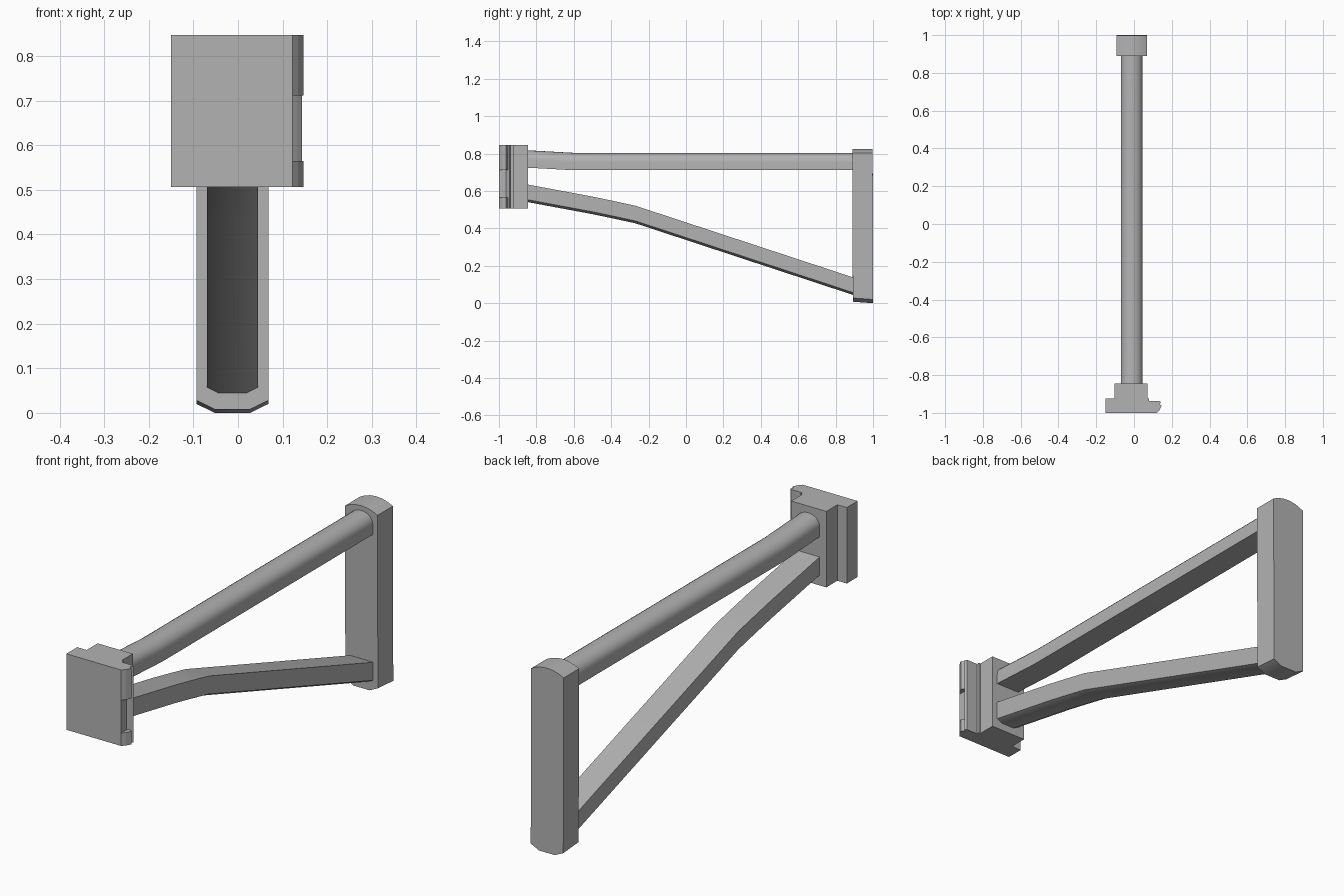
import bpy, bmesh, math

if "Cube" in bpy.data.objects:
    bpy.data.objects.remove(bpy.data.objects["Cube"])

grey = bpy.data.materials.new("grey metal")
grey.diffuse_color = (0.45, 0.45, 0.45, 1)
grey.use_nodes = True
grey.node_tree.nodes["Principled BSDF"].inputs["Base Color"].default_value = grey.diffuse_color


def loft(name, rings, smooth=None):
    """Closed solid through matching rings of points."""
    bm = bmesh.new()
    loops = [[bm.verts.new(p) for p in ring] for ring in rings]
    n = len(loops[0])
    for a, b in zip(loops, loops[1:]):
        for i in range(n):
            j = (i + 1) % n
            bm.faces.new((a[i], a[j], b[j], b[i]))
    bm.faces.new(loops[0])
    bm.faces.new(loops[-1])
    bmesh.ops.recalc_face_normals(bm, faces=bm.faces)
    mesh = bpy.data.meshes.new(name)
    bm.to_mesh(mesh)
    bm.free()
    mesh.materials.append(grey)
    ob = bpy.data.objects.new(name, mesh)
    bpy.context.collection.objects.link(ob)
    if smooth:
        bpy.ops.object.select_all(action='DESELECT')
        ob.select_set(True)
        bpy.context.view_layer.objects.active = ob
        bpy.ops.object.shade_smooth_by_angle(angle=math.radians(smooth))
    return ob


def along_y(profile, path):
    """Repeat an (x, z) profile at each (y, z offset) of a path."""
    return [[(x, y, z + dz) for x, z in profile] for y, dz in path]


def slab(name, outline, z0, z1):
    return loft(name, [[(x, y, z) for x, y in outline] for z in (z0, z1)])


def arch(cx, half, z_side, z_top, n):
    """Half ellipse running from the right side to the left side."""
    return [(cx + half * math.cos(math.pi * i / n),
             z_side + (z_top - z_side) * math.sin(math.pi * i / n))
            for i in range(n + 1)]


# Upper tube: flat bottom, rounded top, rising a little at the front
CX, HALF = -0.0125, 0.0575
tube = [(CX - HALF, 0), (CX + HALF, 0)] + arch(CX, HALF, 0.045, 0.093, 12)
loft("upper_tube", along_y(tube, [(-0.86, 0.725), (-0.80, 0.722),
                                  (-0.60, 0.711), (0.90, 0.711)]), 35)

# Lower strut: flat top, bevelled bottom, bent path
strut = [(CX - HALF, 0.094), (CX - HALF, 0.013), (CX - 0.032, 0),
         (CX + 0.032, 0), (CX + HALF, 0.013), (CX + HALF, 0.094)]
loft("lower_strut", along_y(strut, [(-0.86, 0.543), (-0.50, 0.476),
                                    (-0.39, 0.453), (-0.27, 0.427),
                                    (0.90, 0.042)]), 30)

# Butt plate: upright bar with arched top and bevelled bottom
butt = [(-0.093, 0.024), (-0.052, 0.004), (0.027, 0.004), (0.068, 0.024),
        (0.068, 0.803), (0.045, 0.814), (0.018, 0.822), (-0.0125, 0.825),
        (-0.043, 0.822), (-0.07, 0.814), (-0.093, 0.803)]
rings = []
for y, low in ((0.889, 0.008), (0.998, 0.0)):
    rings.append([(x, y + (0.003 if z < 0.1 else 0), z + (low if z < 0.1 else 0) - 0.004 * (z < 0.1))
                  for x, z in butt])
loft("butt_plate", rings, 30)

# Hinge block behind the front plate
BOTTOM, TOP = 0.507, 0.847
slab("hinge_block", [(-0.103, -0.93), (0.071, -0.93),
                     (0.071, -0.845), (-0.103, -0.845)], BOTTOM, TOP)

# Front plate with a grooved right edge, notched at mid height
ear = [(0.122, -1), (0.135, -0.985), (0.147, -0.962), (0.133, -0.953),
       (0.143, -0.943)]
notched = [(0.122, -1), (0.122, -0.962), (0.133, -0.953), (0.143, -0.943)]
rear = [(0.135, -0.936), (0.08, -0.936), (0.08, -0.923), (-0.15, -0.923),
        (-0.15, -1)]
for part, edge, z0, z1 in (("lower", ear, BOTTOM, 0.565),
                           ("middle", notched, 0.565, 0.712),
                           ("upper", ear, 0.712, TOP)):
    slab("front_plate_" + part, edge + rear, z0, z1)
